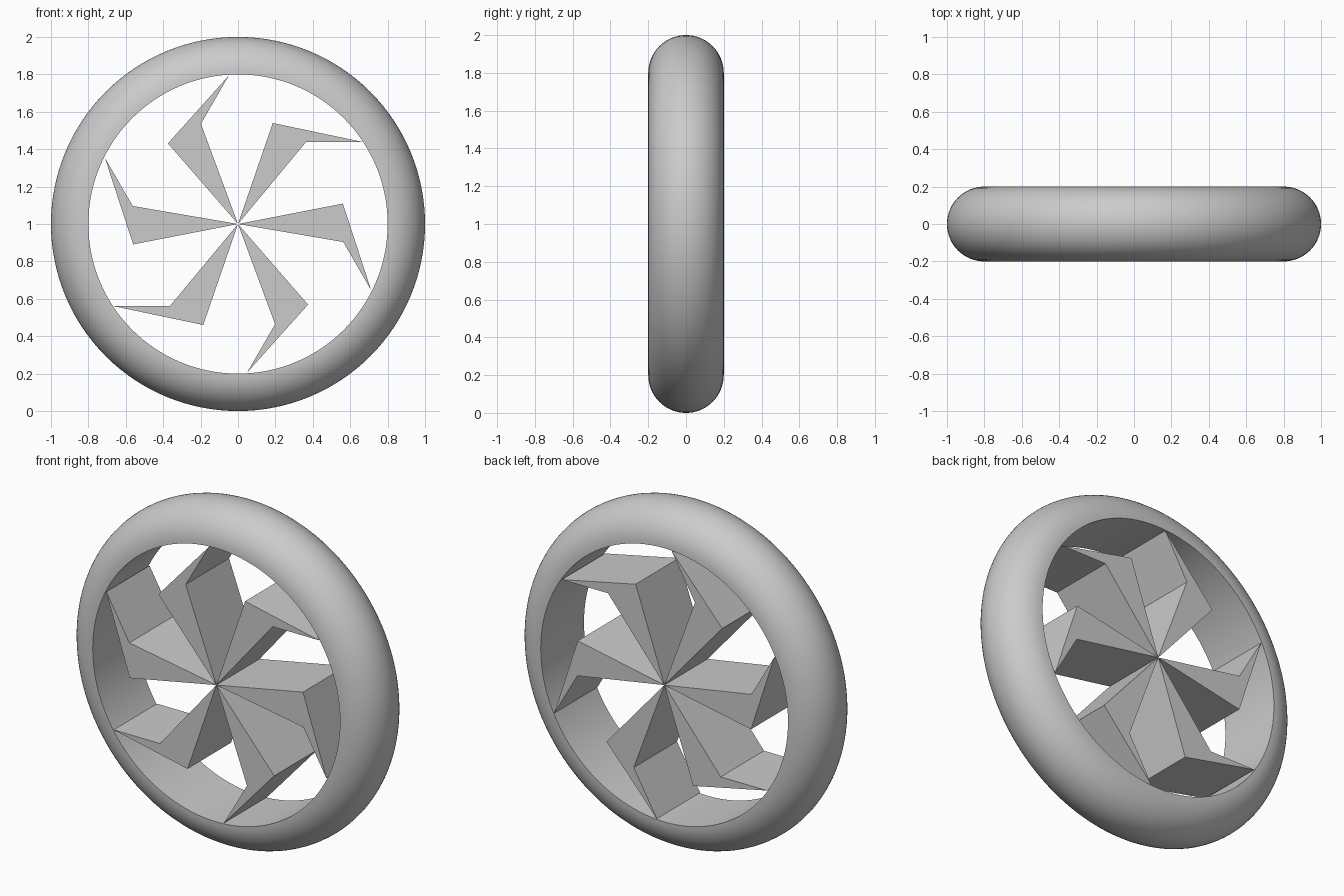
import bpy, bmesh, math

if "Cube" in bpy.data.objects:
    bpy.data.objects.remove(bpy.data.objects["Cube"])

grey = bpy.data.materials.new("light grey")
grey.diffuse_color = (0.6, 0.6, 0.6, 1)
grey.use_nodes = True
grey.node_tree.nodes["Principled BSDF"].inputs["Base Color"].default_value = grey.diffuse_color

SEGMENTS, ARC_STEPS = 128, 32
INNER_R, HALF_WIDTH, CENTRE_Z = 0.8, 0.2, 1.0


def finish(bm, name):
    bmesh.ops.recalc_face_normals(bm, faces=bm.faces[:])
    mesh = bpy.data.meshes.new(name)
    bm.to_mesh(mesh)
    bm.free()
    mesh.materials.append(grey)
    obj = bpy.data.objects.new(name, mesh)
    obj.location.z = CENTRE_Z
    bpy.context.collection.objects.link(obj)
    return obj


# Rim: half-round profile with a flat inner wall, turned about the y axis
bm = bmesh.new()
loops = []
for s in range(SEGMENTS):
    turn = math.tau * s / SEGMENTS
    loop = []
    for i in range(ARC_STEPS + 1):
        a = math.pi * (i / ARC_STEPS - 0.5)
        r = INNER_R + HALF_WIDTH * math.cos(a)
        loop.append(bm.verts.new((r * math.cos(turn), HALF_WIDTH * math.sin(a),
                                  r * math.sin(turn))))
    loops.append(loop)
for s in range(SEGMENTS):
    here, after = loops[s], loops[(s + 1) % SEGMENTS]
    for i in range(ARC_STEPS + 1):
        j = (i + 1) % (ARC_STEPS + 1)
        bm.faces.new((here[i], here[j], after[j], after[i]))
rim = finish(bm, "rim")
bpy.context.view_layer.objects.active = rim
rim.select_set(True)
bpy.ops.object.shade_smooth_by_angle(angle=math.radians(30))

# Blades: hooked wedge outline (radius, degrees), extruded across the rim width
OUTLINE = [(0, 0), (0.571, 11), (0.796, -26.5), (0.571, -9.7)]
for n in range(6):
    bm = bmesh.new()
    front = []
    for r, deg in OUTLINE:
        a = math.radians(deg + 60 * n)
        front.append(bm.verts.new((r * math.cos(a), -HALF_WIDTH, r * math.sin(a))))
    face = bm.faces.new(front)
    extruded = bmesh.ops.extrude_face_region(bm, geom=[face], use_keep_orig=True)
    back = [v for v in extruded["geom"] if isinstance(v, bmesh.types.BMVert)]
    bmesh.ops.translate(bm, verts=back, vec=(0, 2 * HALF_WIDTH, 0))
    finish(bm, f"blade_{n + 1}")
